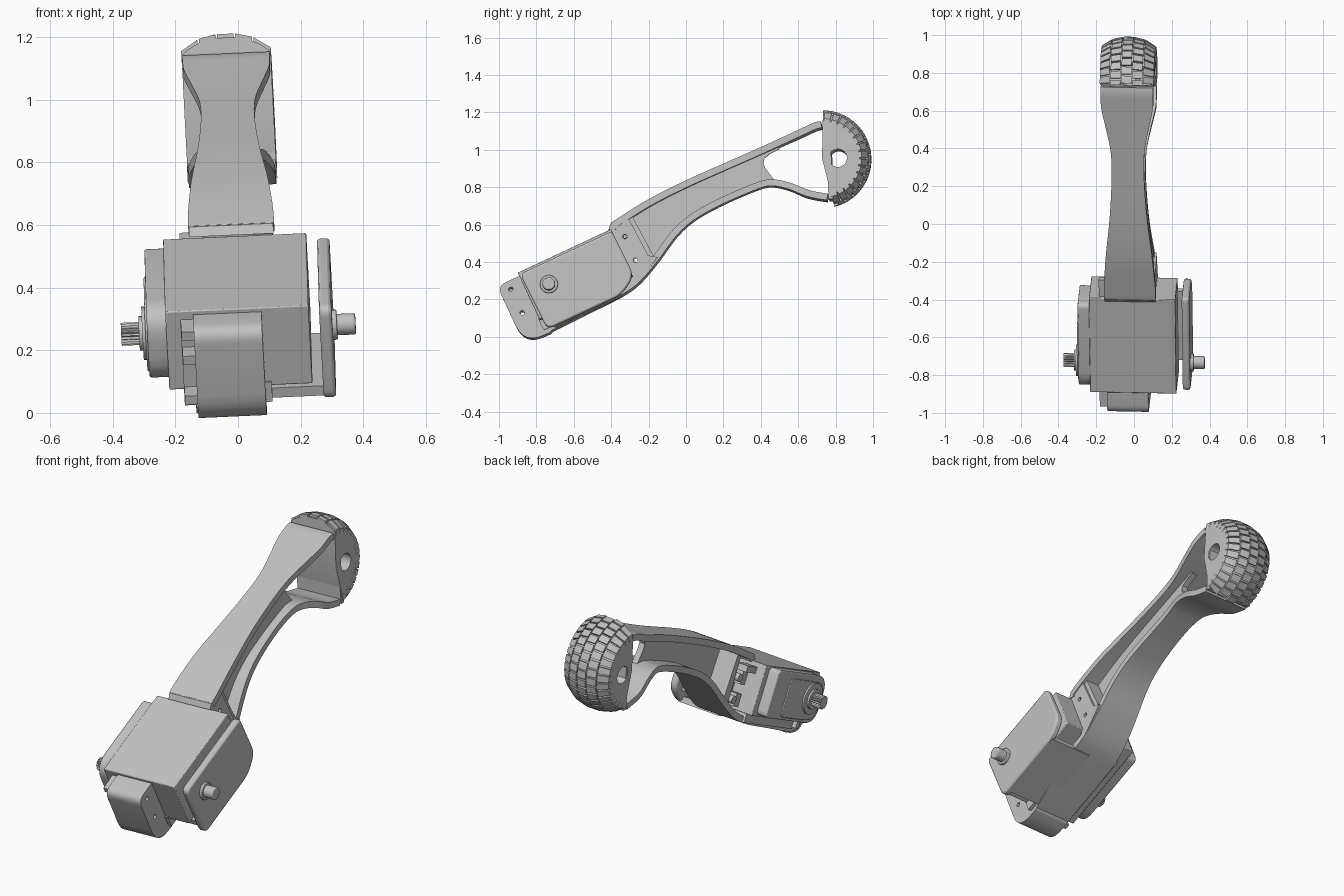
import bpy, bmesh, math
from mathutils import Vector

if "Cube" in bpy.data.objects:
    bpy.data.objects.remove(bpy.data.objects["Cube"])

grey = bpy.data.materials.new("plain grey")
grey.use_nodes = True
COL = (0.54, 0.54, 0.54, 1)
grey.diffuse_color = COL
grey.node_tree.nodes["Principled BSDF"].inputs["Base Color"].default_value = COL

# Whole leg leans a little: w is sideways, y and z lie in the leg's plane
def place(w, y, z):
    return Vector((w - 0.05 * (z - 0.6) + 0.01 * y, y - 0.02 * w, z + 0.045 * w))

# Servo frame: u runs along the leg, v across it, origin on the output shaft
CU, SU = math.cos(math.radians(25)), math.sin(math.radians(25))
OY, OZ = -0.727, 0.268
def uv(u, v):
    return (OY + u * CU - v * SU, OZ + u * SU + v * CU)

def finish(name, bm):
    bmesh.ops.recalc_face_normals(bm, faces=bm.faces)
    me = bpy.data.meshes.new(name)
    bm.to_mesh(me)
    bm.free()
    ob = bpy.data.objects.new(name, me)
    bpy.context.collection.objects.link(ob)
    me.materials.append(grey)
    return ob

def prism(name, pts, w0, w1, bevel=0):
    bm = bmesh.new()
    a = [bm.verts.new(place(w0, *p)) for p in pts]
    b = [bm.verts.new(place(w1, *p)) for p in pts]
    n = len(pts)
    bm.faces.new(a)
    bm.faces.new(b)
    for i in range(n):
        bm.faces.new((a[i], a[(i + 1) % n], b[(i + 1) % n], b[i]))
    ob = finish(name, bm)
    if bevel:
        m = ob.modifiers.new("Bevel", "BEVEL")
        m.width, m.segments, m.limit_method = bevel, 2, "ANGLE"
    return ob

def circle(y, z, r, n=32):
    return [(y + r * math.cos(2 * math.pi * i / n), z + r * math.sin(2 * math.pi * i / n)) for i in range(n)]

def rounded(pts, radii, n=6):
    """Round every corner by its own radius."""
    out = []
    for i, p in enumerate(pts):
        q = Vector(p)
        a = q + (Vector(pts[i - 1]) - q).normalized() * radii[i]
        b = q + (Vector(pts[(i + 1) % len(pts)]) - q).normalized() * radii[i]
        for k in range(n + 1):
            t = k / n
            s = a * (1 - t) ** 2 + q * 2 * t * (1 - t) + b * t * t
            out.append((s.x, s.y))
    return out

def rect(u0, u1, v0, v1):
    return [uv(u0, v0), uv(u1, v0), uv(u1, v1), uv(u0, v1)]

def drill(ob, y, z, r):
    cut = prism("hole_cutter", circle(y, z, r, 24), -0.5, 0.5)
    cut.hide_render = True
    m = ob.modifiers.new("Hole", "BOOLEAN")
    m.object, m.operation, m.solver = cut, "DIFFERENCE", "EXACT"
    bpy.context.view_layer.objects.active = ob
    bpy.ops.object.modifier_apply(modifier=m.name)
    bpy.data.objects.remove(cut)

def spline(pts, n=6):
    """Smooth curve through the points."""
    p = [Vector(q) for q in [pts[0]] + pts + [pts[-1]]]
    out = []
    for i in range(1, len(p) - 2):
        a, b, c, d = p[i - 1:i + 3]
        for k in range(n):
            t = k / n
            out.append(0.5 * (2 * b + (c - a) * t + (2 * a - 5 * b + 4 * c - d) * t * t
                              + (3 * b - a - 3 * c + d) * t ** 3))
    return out + [p[-1]]

# Half width of the arm at each y, narrow at the waist
WCURVE = spline([(-1, .107), (-.7, .112), (-.42, .137), (-.2, .125), (0, .102), (.15, .09), (.3, .085),
                 (.4, .092), (.5, .113), (.6, .135), (.66, .139), (.9, .139)])
def half_width(y):
    for a, b in zip(WCURVE, WCURVE[1:]):
        if a.x <= y <= b.x:
            return a.y + (b.y - a.y) * (y - a.x) / max(b.x - a.x, 1e-6)
    return 0.139
def mid(y):
    return -0.018 - 0.027 * max(0, min(1, (-0.42 - y) / 0.35))

def ribbon(name, path, thick):
    """Flange following a path, thickened to the left of its direction."""
    bm = bmesh.new()
    rings = []
    for i, p in enumerate(path):
        t = (path[min(i + 1, len(path) - 1)] - path[max(i - 1, 0)]).normalized()
        q = p + Vector((-t.y, t.x)) * thick
        h, m = half_width(p.x), mid(p.x)
        rings.append([bm.verts.new(place(w, s.x, s.y)) for s, w in
                      ((p, m - h), (p, m + h), (q, m + h), (q, m - h))])
    for a, b in zip(rings, rings[1:]):
        for k in range(4):
            bm.faces.new((a[k], a[(k + 1) % 4], b[(k + 1) % 4], b[k]))
    bm.faces.new(rings[0])
    bm.faces.new(rings[-1])
    return finish(name, bm)

# Arm: top and bottom flanges, ankle wall and thin web
top = spline([(-.4, .602), (-.375, .62), (-.2, .73), (0, .832), (.2, .922), (.4, 1.01),
              (.6, 1.1), (.68, 1.137), (.722, 1.148)])
bottom = spline([(-.86, .025), (-.8, .006), (-.72, .03), (-.55, .115), (-.35, .215), (-.25, .285),
                 (-.15, .4), (-.05, .535), (.05, .625), (.2, .708), (.38, .785), (.46, .803),
                 (.55, .785), (.65, .745), (.755, .725)])
ribbon("arm_top_flange", top, -0.036)
ribbon("arm_bottom_flange", bottom, 0.035)
ribbon("ankle_wall", [Vector((.745, 1.14)), Vector((.755, .94)), Vector((.765, .73))], 0.025)
low = [(p.x, p.y + 0.015) for p in bottom if -.2 < p.x < .46]
high = [(p.x, p.y - 0.015) for p in reversed(top) if -.28 < p.x < .5]
prism("arm_web", low + [(.475, .835), (.425, .9), (.413, .93), (.42, .955), (.45, .978), (.5, 1.003)] + high
      + [(-.3, .62), (-.2, .42)], -0.015, 0.02)

# Knee mount: drilled side plate, end wall, pins and clamp blocks
knee = prism("knee_side_plate", [(-.408, .58), (-.38, .608), (-.3, .655), (-.3, .62), (-.2, .43),
             (-.15, .42), (-.24, .3), (-.30, .262), (-.29, .33)], 0.05, 0.112)
for y, z in ((-.325, .53), (-.268, .405)):
    drill(knee, y, z, 0.012)
prism("knee_front_lip", [(-.412, .568), (-.402, .6), (-.36, .625), (-.37, .57)], -0.153, 0.116)
prism("knee_end_wall", [(-.32, .64), (-.29, .65), (-.165, .415), (-.2, .36)], -0.13, 0.1)
prism("clamp_block", rect(.42, .47, -.13, .09), -0.08, 0.06)
for i, v in enumerate((-.09, .03)):
    prism("clamp_pin_%d" % i, circle(*uv(.5, v), .022, 16), -0.15, 0.05)
    prism("clamp_lug_%d" % i, rect(.42, .47, v - .035, v + .035), -0.14, 0)
prism("servo_rear_tab", rect(.41, .52, .07, .105), -0.185, -0.11)

# Servo body with its gear case
prism("servo_body", rect(-.125, .425, -.145, .13), -0.237, 0.22, 0.004)
prism("servo_underside", rect(-.13, .36, -.2, -.13), -0.165, 0.09)
prism("servo_gear_case", rounded(rect(-.115, .385, -.135, .125), [.1, .03, .03, .1]), -0.298, -0.23, 0.006)
prism("gear_case_cover", rounded(rect(-.1, .25, -.12, .09), [.1, .03, .03, .09]), -0.304, -0.28, 0.004)

# Splined output shaft
prism("shaft_collar", circle(OY, OZ, .085), -0.314, -0.29)
prism("shaft_ring", circle(OY, OZ, .055), -0.325, -0.3)
teeth = [(OY + r * math.cos(a), OZ + r * math.sin(a)) for i in range(40)
         for r, a in [(.037 if i % 2 else .031, math.pi * i / 20)]]
prism("splined_shaft", teeth, -0.382, -0.32)

# Bearing bracket on the other side: plate, shelf and boss
plate = [uv(-.11, -.215), uv(.33, -.215), uv(.432, -.15), uv(.425, .115), uv(-.118, .115)]
prism("bearing_plate", rounded(plate, [.04, .05, .05, .025, .035]), 0.253, 0.293, 0.01)
prism("bracket_shelf", rect(-.07, .33, -.214, -.18), 0.02, 0.275)
prism("boss_collar", circle(OY, OZ, .048), 0.29, 0.307, 0.004)
prism("bearing_boss", circle(OY, OZ, .034), 0.30, 0.366, 0.006)

# Rounded cap in front of the servo
cap_pts = [uv(-.255, .118), uv(-.255, -.222), uv(-.08, -.226), uv(-.12, .118)]
cap = prism("front_cap", rounded(cap_pts, [.05, .11, .03, .015], 8), -0.148, 0.07)
for y, z in ((-.935, .25), (-.875, .125)):
    drill(cap, y, z, 0.012)
prism("cap_backing", rect(-.15, -.12, -.19, .1), -0.19, -0.14)
for i, v in enumerate((-.14, .0, .085)):
    prism("cap_lug_%d" % i, rect(-.22, -.14, v - .015, v + .015), -0.188, -0.14)

# Half tyre foot
WY, WZ, WW, HW = 0.73, 0.95, -0.018, 0.142
A0, A1 = math.radians(-76), math.radians(89)
def crown(w):
    return 0.249 - 0.05 * min(1, abs(w / HW)) ** 2.5
def rim(a, r):
    return (WY + r * math.cos(a), WZ + r * math.sin(a))
bm = bmesh.new()
ws = [HW * (i / 7 - 1) for i in range(15)]
arcs = [[bm.verts.new(place(WW + w, *rim(A0 + (A1 - A0) * i / 40, crown(w)))) for i in range(41)] for w in ws]
hubs = [bm.verts.new(place(WW + w, WY, WZ)) for w in ws]
for j in range(14):
    for i in range(40):
        bm.faces.new((arcs[j][i], arcs[j][i + 1], arcs[j + 1][i + 1], arcs[j + 1][i]))
    for i in (0, 40):
        bm.faces.new((hubs[j], arcs[j][i], arcs[j + 1][i], hubs[j + 1]))
for j in (0, 14):
    bm.faces.new([hubs[j]] + arcs[j])
tyre = finish("tyre_foot", bm)
drill(tyre, .815, .95, .048)

# Tread: five rows of blocks, the shoulder rows staggered
bm = bmesh.new()
N = 15
step = (A1 - A0) / N
for row in range(5):
    w0 = -0.143 + row * 0.0582
    for i in range(N):
        s = A0 + (i + 0.45 * (row % 2)) * step
        ends = (s, min(s + step * .8, A1))
        lo, hi = [[bm.verts.new(place(WW + w, *rim(a, crown(w) + d)))
                   for a, w in zip((ends[0], ends[1], ends[1], ends[0]), (w0, w0, w0 + .053, w0 + .053))]
                  for d in (-.02, .013)]
        bm.faces.new(lo)
        bm.faces.new(hi)
        for k in range(4):
            bm.faces.new((lo[k], lo[(k + 1) % 4], hi[(k + 1) % 4], hi[k]))
finish("tyre_tread", bm)

# Smooth the curved faces, keep edges sharp
for ob in bpy.context.collection.objects:
    if ob.type == "MESH" and ob.data.materials and ob.data.materials[0] == grey:
        ob.select_set(True)
        bpy.context.view_layer.objects.active = ob
bpy.ops.object.shade_smooth_by_angle(angle=math.radians(30))
